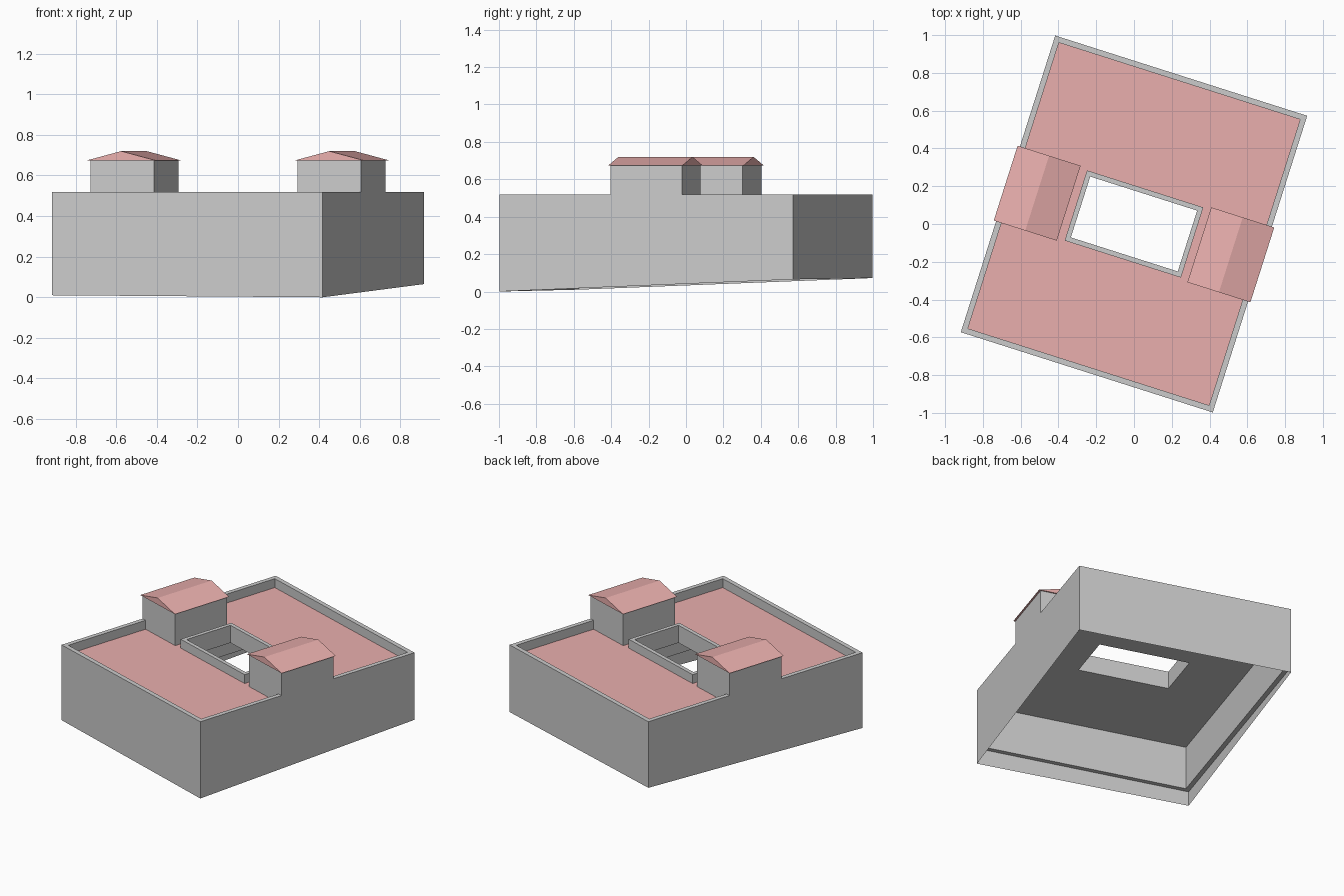
import bpy, bmesh, math

if "Cube" in bpy.data.objects:
    bpy.data.objects.remove(bpy.data.objects["Cube"])

ROT = math.radians(-17.66)      # the building is turned on its site
HX, HY = 0.70, 0.824            # half size of the block
T = 0.03                        # wall thickness
TOP, ROOF, CEIL, SHELF = 0.518, 0.458, 0.40, 0.108

pink = bpy.data.materials.new("roof_pink")
pink.diffuse_color = (0.82, 0.43, 0.42, 1)
pink.use_nodes = True
pink.node_tree.nodes["Principled BSDF"].inputs["Base Color"].default_value = pink.diffuse_color


def rect(hx, hy, z):
    """Rectangle loop; z is one height or one per corner."""
    zs = z if isinstance(z, (list, tuple)) else [z] * 4
    return [(sx * hx, sy * hy, h)
            for (sx, sy), h in zip([(-1, -1), (1, -1), (1, 1), (-1, 1)], zs)]


def finish(name, bm, mat=None, recalc=True):
    if recalc:
        bmesh.ops.recalc_face_normals(bm, faces=bm.faces)
    me = bpy.data.meshes.new(name)
    bm.to_mesh(me)
    bm.free()
    ob = bpy.data.objects.new(name, me)
    bpy.context.collection.objects.link(ob)
    ob.rotation_euler.z = ROT
    if mat:
        me.materials.append(mat)
    return ob


def lofted(name, loops, closed=False, mat=None, recalc=True):
    """Skin a series of rectangle loops."""
    bm = bmesh.new()
    rows = [[bm.verts.new(p) for p in lp] for lp in loops]
    pairs = list(zip(rows, rows[1:])) + ([(rows[-1], rows[0])] if closed else [])
    for a, b in pairs:
        for i in range(4):
            j = (i + 1) % 4
            bm.faces.new((a[i], a[j], b[j], b[i]))
    return finish(name, bm, mat, recalc)


def prism(name, profile, y, mat=None):
    """Extrude an x-z profile from -y to y."""
    bm = bmesh.new()
    f = bm.faces.new([bm.verts.new((px, -y, pz)) for px, pz in profile])
    ext = bmesh.ops.extrude_face_region(bm, geom=[f])
    vs = [v for v in ext["geom"] if isinstance(v, bmesh.types.BMVert)]
    bmesh.ops.translate(bm, verts=vs, vec=(0, 2 * y, 0))
    return finish(name, bm, mat)


# Outer walls: skirt follows the sloping ground, parapet cap, inner face, shelf
lofted("outer_walls", [
    rect(HX, HY, [0.01, 0.0, 0.065, 0.072]),
    rect(HX, HY, TOP),
    rect(HX - T, HY - T, TOP),
    rect(HX - T, HY - T, SHELF),
    rect(HX, HY, SHELF)], recalc=False)

# Courtyard parapet sleeve
CX, CY, CT = 0.323, 0.195, 0.026
lofted("courtyard_parapet", [
    rect(CX, CY, CEIL), rect(CX, CY, TOP),
    rect(CX - CT, CY - CT, TOP), rect(CX - CT, CY - CT, CEIL)], closed=True)

# Flat roof surface and the ceiling below it, both around the courtyard
lofted("flat_roof", [rect(HX - T, HY - T, ROOF), rect(CX, CY, ROOF)],
       mat=pink, recalc=False)
lofted("ceiling", [rect(CX, CY, CEIL), rect(HX - T, HY - T, CEIL)], recalc=False)

# Two small rooftop houses with gabled roofs, mirrored left and right
for side, s in (("left", -1), ("right", 1)):
    a, b, eave = 0.371, HX, 0.675
    prism(side + "_house_walls",
          [(s * a, ROOF), (s * b, ROOF), (s * b, eave), (s * a, eave)], 0.2)
    a, b = 0.363, 0.713
    prism(side + "_house_roof",
          [(s * a, eave), (s * b, eave), (s * (a + b) / 2, 0.72)], 0.208, pink)
